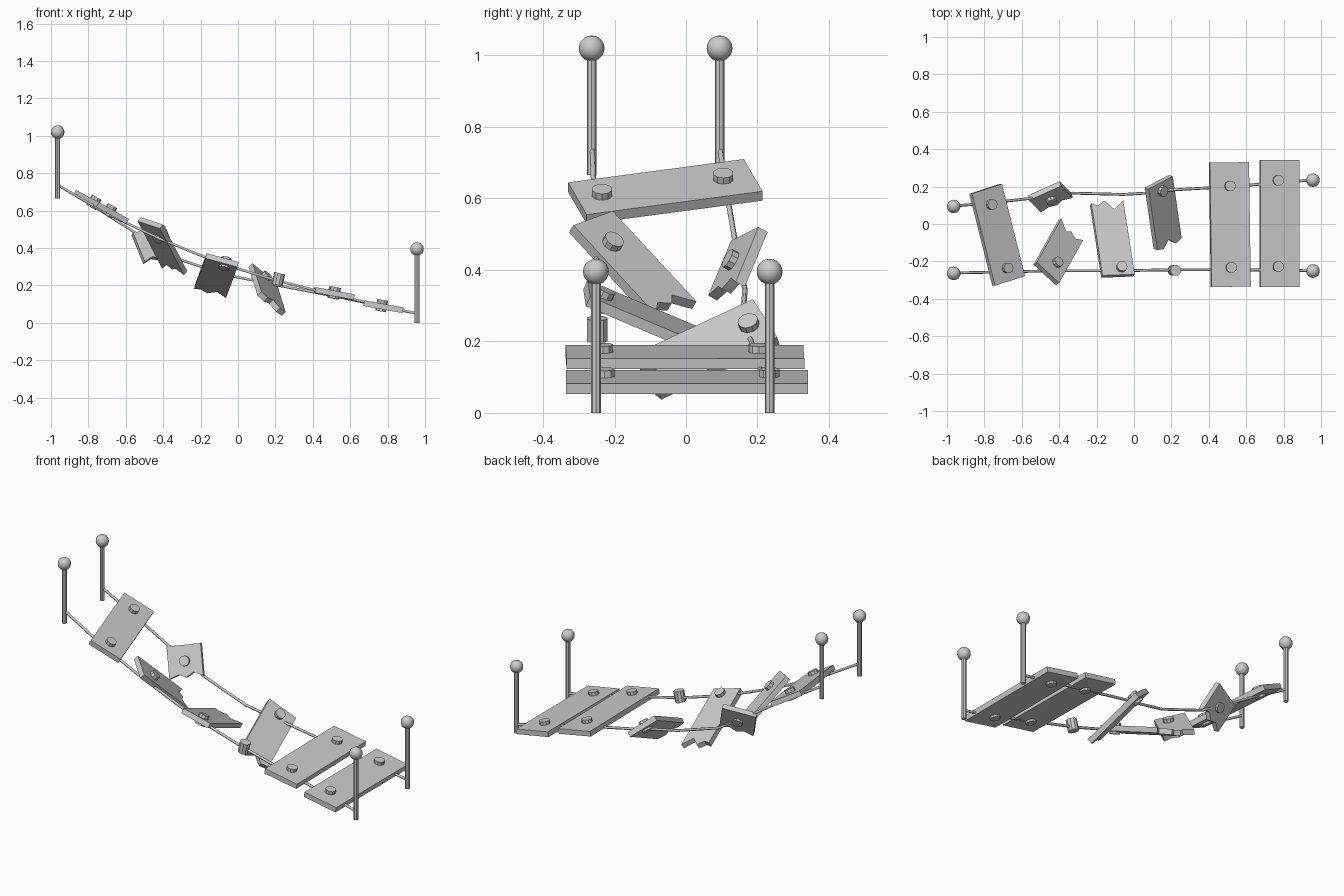
import bpy, bmesh
from mathutils import Vector

if "Cube" in bpy.data.objects:
    bpy.data.objects.remove(bpy.data.objects["Cube"])

V = Vector
THICK = 0.03


def cylinder(name, p, q, r, sides=8):
    p, q = V(p), V(q)
    d = q - p
    bpy.ops.mesh.primitive_cylinder_add(vertices=sides, radius=r, depth=d.length,
                                        location=(p + q) / 2)
    o = bpy.context.object
    o.rotation_euler = d.to_track_quat('Z', 'Y').to_euler()
    o.name = name
    return o


def plank(name, a, b, d, nails, jag=((0, 1), (1, 1))):
    """Board whose top face has end corners a, b and far corner d; jag is the far end outline."""
    a, b, d = V(a), V(b), V(d)
    w, l = b - a, d - a
    l_len = l.length
    l = (l - w * (l.dot(w) / w.dot(w))).normalized() * l_len
    n = w.cross(l).normalized()
    if n.z < 0:
        n = -n
    outline = [b, a] + [a + w * u + l * v for u, v in jag]
    bm = bmesh.new()
    top = [bm.verts.new(p) for p in outline]
    low = [bm.verts.new(p - n * THICK) for p in outline]
    bm.faces.new(top)
    bm.faces.new(low[::-1])
    for i in range(len(top)):
        j = (i + 1) % len(top)
        bm.faces.new((top[i], low[i], low[j], top[j]))
    bmesh.ops.recalc_face_normals(bm, faces=bm.faces)
    me = bpy.data.meshes.new(name)
    bm.to_mesh(me)
    bm.free()
    bpy.context.collection.objects.link(bpy.data.objects.new(name, me))
    # nail heads run through the board
    for i, (u, v) in enumerate(nails):
        c = a + w * u + l * v
        cylinder(f"{name}_nail_{i + 1}", c - n * 0.042, c + n * 0.02, 0.029, 10)


def rope(name, pts):
    cu = bpy.data.curves.new(name, 'CURVE')
    cu.dimensions = '3D'
    cu.bevel_depth = 0.0075
    cu.bevel_resolution = 1
    cu.use_fill_caps = True
    s = cu.splines.new('POLY')
    s.points.add(len(pts) - 1)
    for p, co in zip(s.points, pts):
        p.co = (*co, 1)
    bpy.context.collection.objects.link(bpy.data.objects.new(name, cu))


# posts with ball tops
for name, x, y, z0, z1 in (("upper_front", -0.964, -0.264, 0.665, 1.02),
                           ("upper_back", -0.964, 0.094, 0.665, 1.02),
                           ("lower_front", 0.957, -0.252, 0, 0.395),
                           ("lower_back", 0.957, 0.234, 0, 0.395)):
    cylinder(name + "_post", (x, y, z0), (x, y, z1), 0.0135)
    bpy.ops.mesh.primitive_uv_sphere_add(segments=16, ring_count=10, radius=0.036,
                                         location=(x, y, z1))
    bpy.context.object.name = name + "_ball"
    bpy.ops.object.shade_smooth()

# sagging ropes
rope("front_rope", [(-0.96, -0.262, 0.735), (-0.7, -0.256, 0.583), (-0.42, -0.25, 0.45),
                    (-0.1, -0.25, 0.32), (0.2, -0.245, 0.228), (0.53, -0.245, 0.145),
                    (0.955, -0.25, 0.05)])
rope("back_rope", [(-0.96, 0.096, 0.735), (-0.75, 0.115, 0.61), (-0.57, 0.135, 0.495),
                   (-0.33, 0.165, 0.345), (-0.06, 0.158, 0.255), (0.08, 0.166, 0.228),
                   (0.2, 0.182, 0.203), (0.52, 0.2, 0.142), (0.955, 0.236, 0.05)])

# whole planks
plank("top_plank", (-0.866, 0.162, 0.71), (-0.706, 0.214, 0.62), (-0.743, -0.33, 0.645),
      [(0.5, 0.17), (0.5, 0.86)])
plank("lower_plank", (0.406, 0.328, 0.19), (0.615, 0.331, 0.152), (0.417, -0.337, 0.19),
      [(0.5, 0.19), (0.5, 0.845)])
plank("bottom_plank", (0.676, 0.342, 0.12), (0.885, 0.342, 0.082), (0.676, -0.336, 0.12),
      [(0.45, 0.16), (0.45, 0.84)])

# broken planks hanging from one rope
plank("broken_back_plank", (-0.561, 0.126, 0.482), (-0.39, 0.203, 0.52),
      (-0.52, 0.053, 0.325), [(0.5, 0.5)],
      [(0, 1), (0.28, 0.9), (0.5, 1.0), (0.72, 0.86), (1, 1)])
plank("broken_front_plank", (-0.519, -0.205, 0.565), (-0.40, -0.315, 0.525),
      (-0.374, 0.016, 0.307), [(0.6, 0.27)],
      [(0, 1), (0.35, 0.87), (0.5, 0.94), (0.75, 0.89), (1, 0.98)])
plank("broken_middle_plank", (-0.168, -0.275, 0.372), (0.004, -0.268, 0.325),
      (-0.192, 0.11, 0.2), [(0.62, 0.1)],
      [(0, 1), (0.2, 0.97), (0.42, 1.03), (0.68, 0.91), (1, 1.02)])
plank("broken_hanging_plank", (0.078, 0.187, 0.318), (0.207, 0.255, 0.212),
      (0.107, -0.16, 0.178), [(0.5, 0.13)],
      [(0, 0.97), (0.25, 1), (0.5, 0.9), (0.75, 1.01), (1, 0.98)])

# leftover nail on the front rope
cylinder("loose_nail", (0.208, -0.248, 0.202), (0.223, -0.248, 0.265), 0.03, 10)
